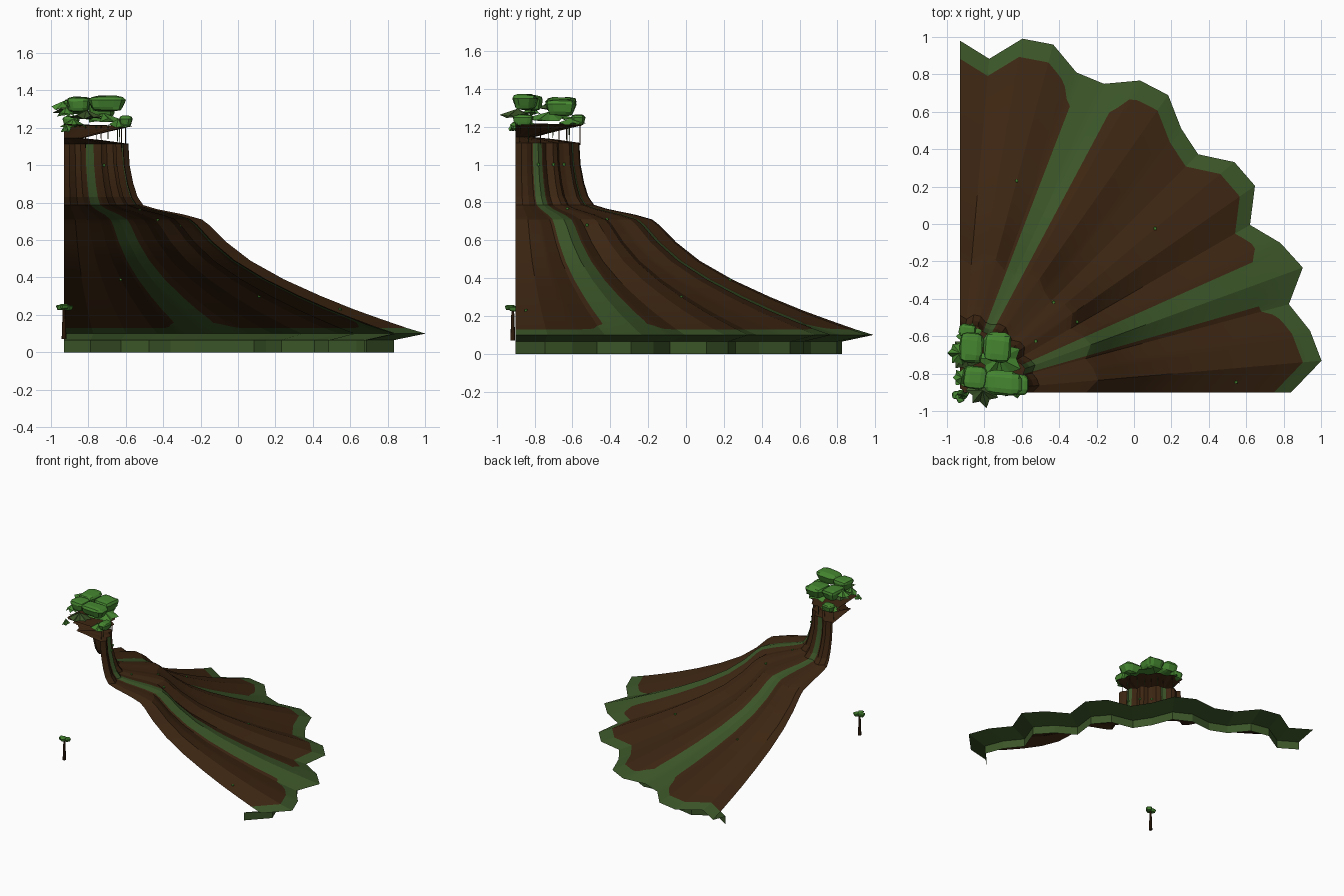
import bpy, bmesh, math, random
from mathutils import Vector, Matrix

random.seed(4)
if "Cube" in bpy.data.objects:
    bpy.data.objects.remove(bpy.data.objects["Cube"])


def material(name, rgb):
    m = bpy.data.materials.new(name)
    m.use_nodes = True
    m.diffuse_color = (*rgb, 1)
    m.node_tree.nodes["Principled BSDF"].inputs["Base Color"].default_value = (*rgb, 1)
    return m


BARK = material("dark brown bark", (0.046, 0.019, 0.006))
MOSS = material("moss green", (0.043, 0.09, 0.021))
LEAF = material("leaf green", (0.06, 0.24, 0.03))
CENTRE = Vector((-0.93, -0.90, 0))


def finish(name, bm, mats, smooth=None):
    mesh = bpy.data.meshes.new(name)
    bm.to_mesh(mesh)
    bm.free()
    ob = bpy.data.objects.new(name, mesh)
    bpy.context.collection.objects.link(ob)
    for m in mats:
        mesh.materials.append(m)
    if smooth:
        bpy.ops.object.select_all(action="DESELECT")
        ob.select_set(True)
        bpy.context.view_layer.objects.active = ob
        bpy.ops.object.shade_smooth_by_angle(angle=math.radians(smooth))
    return ob


# Root outline radius, one value every five degrees of the quarter turn
OUTLINE = [1.77, 1.94, 1.90, 1.82, 1.95, 1.89, 1.79, 1.925, 1.915, 1.80,
           1.84, 1.94, 1.925, 1.82, 1.82, 1.925, 1.92, 1.79, 1.88]
KNOTS = [Vector((r * math.cos(math.radians(5 * i)), r * math.sin(math.radians(5 * i)), 0)) / 1.94
         for i, r in enumerate(OUTLINE)]


def flute(deg):
    """Point on the unit fluted outline, straight between knots."""
    i = min(int(deg // 5), len(KNOTS) - 2)
    return KNOTS[i].lerp(KNOTS[i + 1], deg / 5 - i)


# Trunk and root profile: radius, height
PROFILE = [(0.345, 1.115), (0.352, 1.0), (0.372, 0.9), (0.395, 0.83), (0.425, 0.787),
           (0.5, 0.765), (0.65, 0.735), (0.74, 0.71), (0.78, 0.68), (0.87, 0.59),
           (1.0, 0.49), (1.18, 0.39), (1.38, 0.30), (1.56, 0.228), (1.7, 0.178)]
STRIPES = [(16, 24), (62, 69)]
BARK_END, RIM = 1.84, 1.94


def sweep(name, rows, rule, mats, smooth):
    """Join rows of points into a skin; rule picks the material per cell."""
    bm = bmesh.new()
    grid = [[bm.verts.new(CENTRE + p) for p in row] for row in rows]
    for i in range(len(grid) - 1):
        for j in range(len(grid[i]) - 1):
            f = bm.faces.new((grid[i][j], grid[i + 1][j], grid[i + 1][j + 1], grid[i][j + 1]))
            f.material_index = rule(i, j)
    return finish(name, bm, mats, smooth)


def ring(r, z, step=1):
    return [flute(a) * r + Vector((0, 0, z)) for a in range(0, 91, step)]


# Bark edge curls back beside each moss stripe
bark_edge = []
for a in range(91):
    near = min(abs(a - e) for s in STRIPES for e in s)
    r = BARK_END * (1 - 0.05 * math.exp(-(near / 1.6) ** 2))
    bark_edge.append(flute(a) * r + Vector((0, 0, 0.13 + 0.3 * (BARK_END - r))))

rows = [ring(r, z) for r, z in PROFILE] + [bark_edge, ring(RIM, 0.1)]
sweep("fluted_trunk_and_roots", rows,
      lambda i, j: int(i >= len(PROFILE) or any(a <= j < b for a, b in STRIPES)),
      [BARK, MOSS], 12)

# Mossy lip underside and the upright band below it
sweep("moss_base_band", [ring(RIM, 0.1, 5), ring(1.77, 0.065, 5), ring(1.77, 0, 5)],
      lambda i, j: 0, [MOSS], None)

# Branching crown on top of the trunk
crown = [(0.345, 1.115), (0.2, 1.135), (0.1, 1.145), (0.2, 1.17), (0.37, 1.21), (0.02, 1.22)]
sweep("branching_crown", [ring(r, z, 5) for r, z in crown], lambda i, j: 0, [BARK], None)


def clump(name, at, size, turn=0.0):
    """Faceted, rounded leaf clump."""
    bm = bmesh.new()
    bmesh.ops.create_cube(bm, size=2)
    bmesh.ops.bevel(bm, geom=bm.edges[:], offset=0.55, segments=2, profile=0.5, affect="EDGES")
    for v in bm.verts:
        v.co *= random.uniform(0.93, 1.05)
        if v.co.z < 0:
            v.co.xy *= 0.85
    bm.transform(Matrix.Translation(at) @ Matrix.Rotation(turn, 4, "Z") @ Matrix.Diagonal((*size, 1)))
    return finish(name, bm, [LEAF])


def leaf_fan(name, at, radius, height, mat):
    """Ragged, shallow umbrella of leaves."""
    bm = bmesh.new()
    top = bm.verts.new(Vector(at) + Vector((0, 0, height)))
    edge = []
    for k in range(14):
        a = math.tau * k / 14
        r = radius * (random.uniform(0.95, 1.1) if k % 2 else random.uniform(0.65, 0.8))
        edge.append(bm.verts.new(Vector(at) + Vector((r * math.cos(a), r * math.sin(a),
                                                      random.uniform(-0.012, 0.012)))))
    for k in range(14):
        bm.faces.new((top, edge[k], edge[(k + 1) % 14]))
    bm.faces.new(edge[::-1])
    return finish(name, bm, [mat])


# Canopy: clump position and half size
CLUMPS = [((-0.70, -0.85, 1.33), (0.10, 0.065, 0.042)),
          ((-0.87, -0.66, 1.315), (0.065, 0.085, 0.04)),
          ((-0.73, -0.66, 1.30), (0.075, 0.08, 0.045)),
          ((-0.85, -0.82, 1.325), (0.065, 0.065, 0.04)),
          ((-0.60, -0.86, 1.235), (0.035, 0.055, 0.03)),
          ((-0.89, -0.57, 1.235), (0.045, 0.035, 0.03))]
for n, (at, size) in enumerate(CLUMPS):
    clump(f"canopy_clump_{n + 1}", at, size, random.uniform(-0.15, 0.15))

FANS = [((-0.90, -0.70, 1.29), 0.09, MOSS), ((-0.81, -0.89, 1.255), 0.09, MOSS),
        ((-0.93, -0.69, 1.305), 0.065, LEAF), ((-0.92, -0.82, 1.27), 0.05, LEAF),
        ((-0.72, -0.72, 1.24), 0.12, LEAF), ((-0.64, -0.86, 1.21), 0.075, LEAF),
        ((-0.88, -0.60, 1.21), 0.075, LEAF), ((-0.92, -0.91, 1.185), 0.03, LEAF)]
for n, (at, radius, mat) in enumerate(FANS):
    leaf_fan(f"leaf_fan_{n + 1}", at, radius, 0.04, mat)


def post(name, at, low, high, r_low, r_high, mat, sides=6):
    bm = bmesh.new()
    bmesh.ops.create_cone(bm, cap_ends=True, segments=sides, radius1=r_low, radius2=r_high,
                          depth=high - low,
                          matrix=Matrix.Translation((*at, (low + high) / 2)))
    return finish(name, bm, [mat])


# Hanging vines round the crown
for n, deg in enumerate(range(4, 90, 9)):
    p = CENTRE + flute(deg) * random.uniform(0.3, 0.36)
    post(f"hanging_vine_{n + 1}", p.xy, random.uniform(1.07, 1.14), 1.21, 0.002, 0.003,
         random.choice([BARK, MOSS]), 4)

# Small sapling beside the trunk's centre
SAPLING = Vector((-0.93, -0.915, 0))
post("sapling_trunk", SAPLING.xy, 0.07, 0.235, 0.013, 0.007, BARK, 8)
for n, (dx, dy, dz) in enumerate([(-0.018, 0, 0.24), (0.022, 0.008, 0.238), (0, -0.015, 0.245)]):
    clump(f"sapling_leaves_{n + 1}", SAPLING + Vector((dx, dy, dz)), (0.024, 0.022, 0.014), n)

# Tiny sprouts scattered over the bark
for n, (deg, row) in enumerate([(75, 11), (40, 12), (44, 7), (31, 8), (34, 5), (2, 13),
                                (50, 1), (35, 1), (20, 1)]):
    r, z = PROFILE[row]
    p = CENTRE + flute(deg) * r
    clump(f"sprout_{n + 1}", (p.x, p.y, z), (0.008, 0.008, 0.008))
